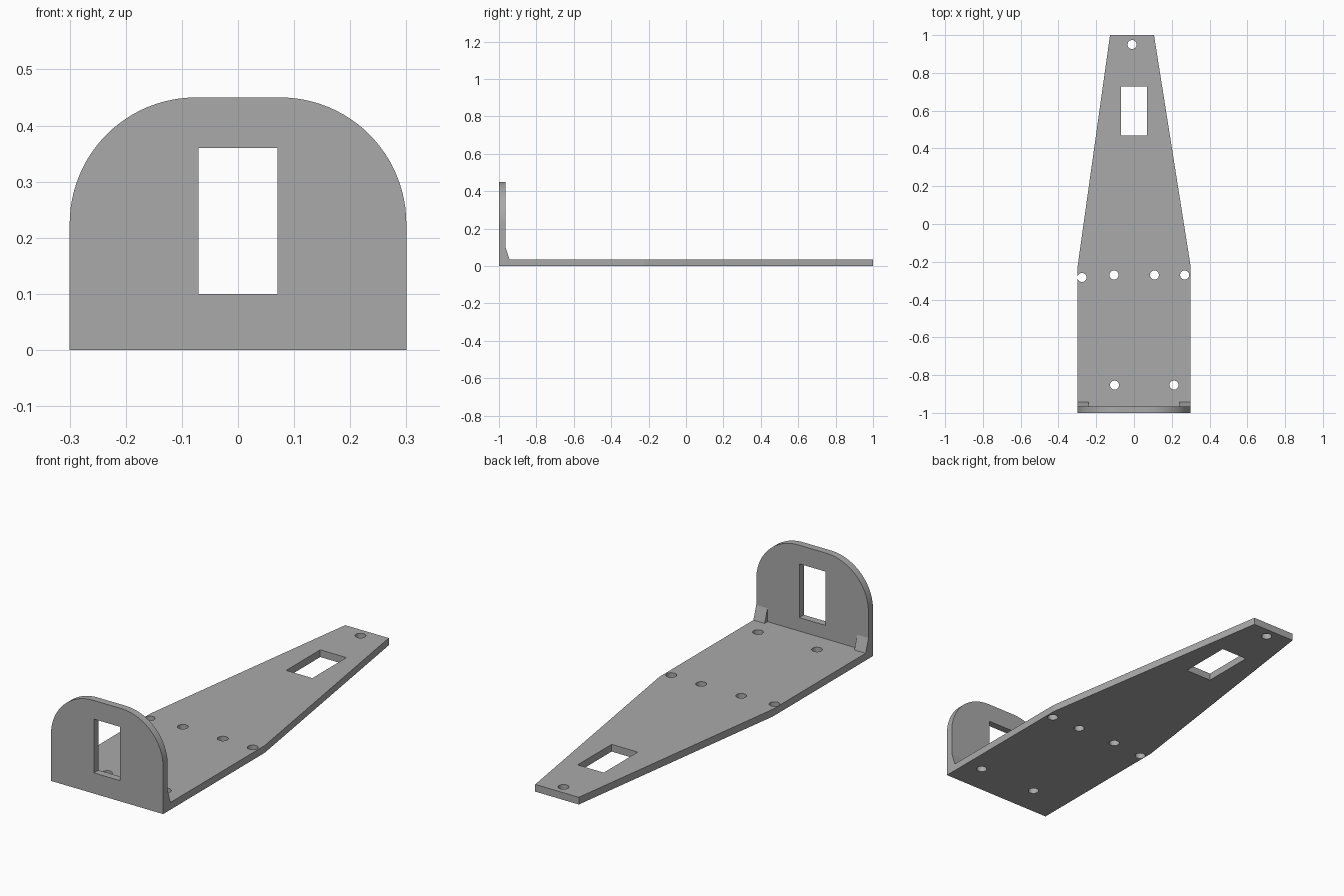
import bpy, bmesh, math
from mathutils import Matrix

cube = bpy.data.objects.get("Cube")
if cube:
    bpy.data.objects.remove(cube, do_unlink=True)

grey = bpy.data.materials.new("plain grey")
grey.use_nodes = True
COLOUR = (0.4, 0.4, 0.4, 1)
grey.diffuse_color = COLOUR
grey.node_tree.nodes["Principled BSDF"].inputs["Base Color"].default_value = COLOUR

THICK = 0.035


def arc(cx, cy, r, start, end, steps):
    return [(cx + r * math.cos(math.radians(start + (end - start) * i / steps)),
             cy + r * math.sin(math.radians(start + (end - start) * i / steps)))
            for i in range(steps + 1)]


def circle(cx, cy, r=0.024):
    return arc(cx, cy, r, 0, 360, 24)[:-1]


def rect(x0, x1, y0, y1):
    return [(x0, y0), (x1, y0), (x1, y1), (x0, y1)]


def slab(name, loops, depth, matrix):
    """Fill an outline with holes, thicken it, and place it."""
    bm = bmesh.new()
    edges = []
    for loop in loops:
        vs = [bm.verts.new((x, y, 0)) for x, y in loop]
        edges += [bm.edges.new((vs[i - 1], vs[i])) for i in range(len(vs))]
    bmesh.ops.triangle_fill(bm, edges=edges, use_beauty=True, normal=(0, 0, 1))
    ext = bmesh.ops.extrude_face_region(bm, geom=bm.faces[:], use_keep_orig=True)
    top = [g for g in ext["geom"] if isinstance(g, bmesh.types.BMVert)]
    bmesh.ops.translate(bm, verts=top, vec=(0, 0, depth))
    bmesh.ops.transform(bm, matrix=matrix, verts=bm.verts)
    bmesh.ops.recalc_face_normals(bm, faces=bm.faces)
    mesh = bpy.data.meshes.new(name)
    bm.to_mesh(mesh)
    bm.free()
    mesh.materials.append(grey)
    obj = bpy.data.objects.new(name, mesh)
    bpy.context.collection.objects.link(obj)
    return obj


# Tapered base plate with screw holes and a slot
outline = [(-0.3, -1), (0.3, -1), (0.3, -0.225), (0.106, 1), (-0.127, 1), (-0.3, -0.235)]
screws = [(-0.01, 0.95), (-0.275, -0.283), (-0.106, -0.27), (0.108, -0.27),
          (0.268, -0.27), (-0.103, -0.853), (0.212, -0.853)]
slab("base_plate", [outline, rect(-0.07, 0.07, 0.468, 0.728)] + [circle(*s) for s in screws],
     THICK, Matrix.Identity(4))

# Upright end wall with rounded shoulders and a window
R = 0.225
shape = ([(-0.3, THICK), (0.3, THICK)] + arc(0.3 - R, 0.45 - R, R, 0, 90, 24)
         + arc(R - 0.3, 0.45 - R, R, 90, 180, 24))
wall = slab("end_wall", [shape, rect(-0.07, 0.07, 0.1, 0.36)], THICK,
            Matrix.Translation((0, THICK - 1, 0)) @ Matrix.Rotation(math.pi / 2, 4, "X"))

# Small sloped gussets in the two corners
axes = Matrix(((0, 0, 1, 0), (1, 0, 0, 0), (0, 1, 0, 0), (0, 0, 0, 1)))
wedge = [(THICK - 1, THICK), (-0.943, THICK), (THICK - 1, 0.1)]
for side, x in (("left", 0.24), ("right", -0.3)):
    slab(side + "_gusset", [wedge], 0.06, Matrix.Translation((x, 0, 0)) @ axes)

# Smooth the curved edges only
bpy.ops.object.select_all(action="DESELECT")
wall.select_set(True)
bpy.context.view_layer.objects.active = wall
bpy.ops.object.shade_smooth_by_angle(angle=math.radians(30))
